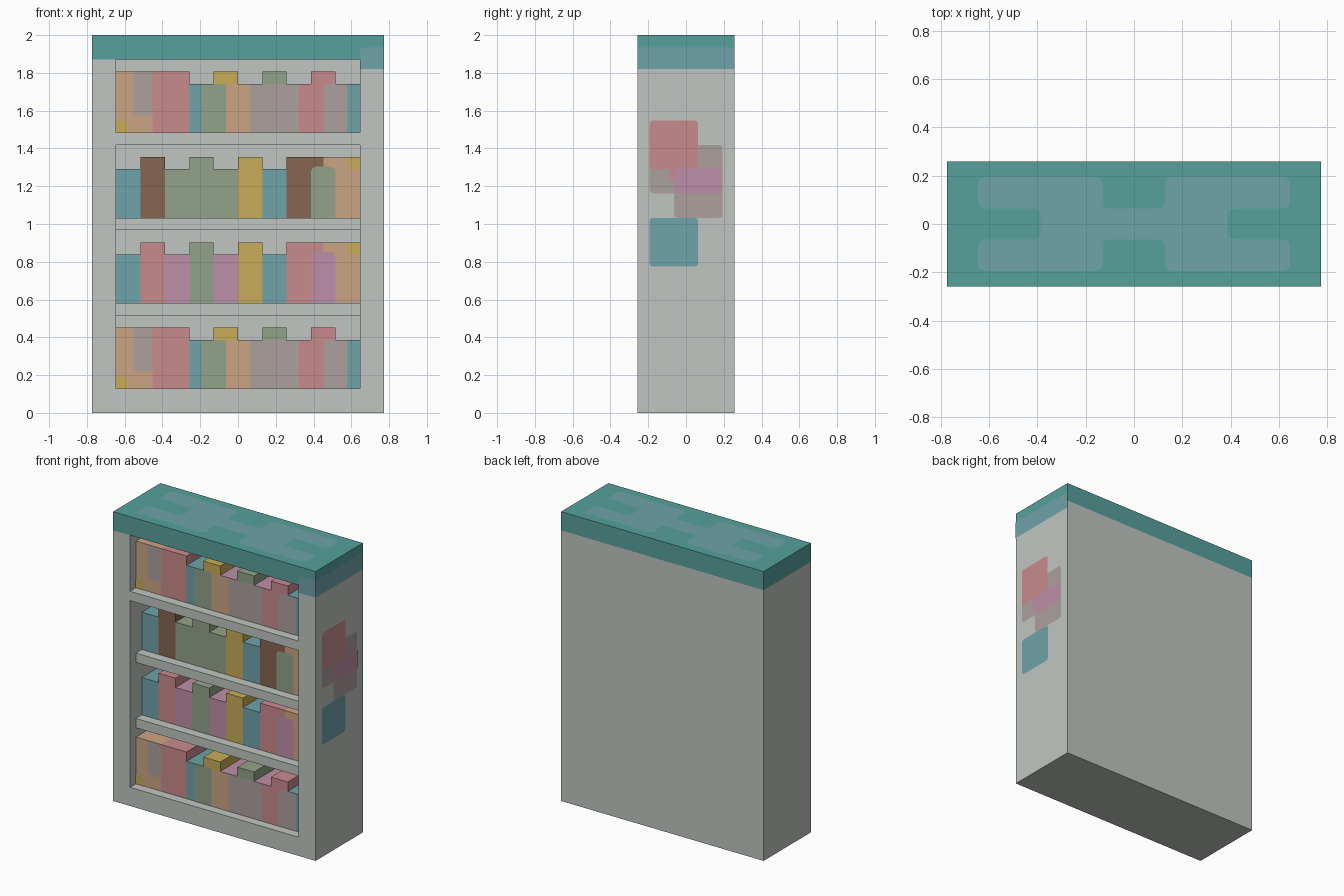
import bpy
from mathutils import Vector

if "Cube" in bpy.data.objects:
    bpy.data.objects.remove(bpy.data.objects["Cube"])

U = 2 / 31          # the model sits on a 24 x 8 x 31 unit grid


def material(name, r, g, b):
    def lin(c):
        c /= 255
        return c / 12.92 if c <= 0.04045 else ((c + 0.055) / 1.055) ** 2.4
    m = bpy.data.materials.new(name)
    m.diffuse_color = (lin(r), lin(g), lin(b), 1)
    m.use_nodes = True
    m.node_tree.nodes["Principled BSDF"].inputs["Base Color"].default_value = m.diffuse_color
    return m


GRAY = material("pale_gray", 193, 198, 193)
TEAL = material("teal", 86, 161, 156)
BLUE = material("dusty_blue", 111, 163, 170)
PEACH = material("peach", 204, 165, 132)
MAUVE = material("mauve_gray", 172, 160, 158)
RED = material("rose_red", 202, 139, 141)
PURPLE = material("orchid", 190, 143, 168)
GREEN = material("sage_green", 146, 163, 138)
YELLOW = material("ochre_yellow", 200, 172, 89)
BROWN = material("brown", 135, 101, 81)


def add(name, verts, faces, mat):
    me = bpy.data.meshes.new(name)
    me.from_pydata(verts, [], faces)
    me.materials.append(mat)
    ob = bpy.data.objects.new(name, me)
    bpy.context.collection.objects.link(ob)
    return ob


def box(name, x0, x1, y0, y1, z0, z1, mat):
    v = [(x * U, y * U, z * U) for z in (z0, z1)
         for x, y in ((x0, y0), (x1, y0), (x1, y1), (x0, y1))]
    f = [(3, 2, 1, 0), (4, 5, 6, 7)]
    f += [(i, (i + 1) % 4, (i + 1) % 4 + 4, i + 4) for i in range(4)]
    return add(name, v, f, mat)


def patch(name, side, depth, pts, mat, layer=1, r=0.4, corners=None):
    """Thin painted plate; the listed corners (default all) are rounded."""
    d = depth * U + 0.002 * layer
    out, n = [], len(pts)
    for i in range(n):
        p = Vector(pts[i])
        if corners is not None and i not in corners:
            out.append(p)
            continue
        a = p + (Vector(pts[i - 1]) - p).normalized() * r
        b = p + (Vector(pts[(i + 1) % n]) - p).normalized() * r
        out += [a, a * 0.25 + p * 0.5 + b * 0.25, b]
    place = {"front": lambda a, b: (a, -d, b),
             "right": lambda a, b: (d, a, b),
             "top": lambda a, b: (a, b, d)}[side]
    add(name, [place(p.x * U, p.y * U) for p in out], [range(len(out))], mat)


def rect(a0, a1, b0, b1):
    return [(a0, b0), (a1, b0), (a1, b1), (a0, b1)]


# Case: sides, base, back and shelves
for s, n in ((-1, "left_side"), (1, "right_side")):
    xs = sorted((s * 10, s * 12))
    box(n, *xs, -4, 4, 0, 29, GRAY)
box("base", -10, 10, -4, 4, 0, 2, GRAY)
box("back_panel", -10, 10, 3, 4, 2, 29, GRAY)
for i, (front, z) in enumerate(((-3, 8), (-3, 15), (-4, 22))):
    box(f"shelf_{i + 1}", -10, 10, front, 3, z, z + 1, GRAY)

# Top board, gray on its underside
cap = box("top_board", -12, 12, -4, 4, 29, 31, TEAL)
cap.data.materials.append(GRAY)
for p in cap.data.polygons:
    if p.normal.z < -0.5:
        p.material_index = 1

# Painted pattern on the top
half = [(2, -1), (2, -3), (10, -3), (10, -1), (6, -1),
        (6, 1), (10, 1), (10, 3), (2, 3), (2, 1)]
patch("top_pattern", "top", 31, half + [(-x, y) for x, y in reversed(half)], BLUE)

# Painted band and patches on the right side
patch("side_band", "right", 12, rect(-4, 4, 28.2, 30), BLUE, corners=())
patch("front_corner_band", "front", 4, rect(10, 12, 28.2, 30), BLUE, corners=(3,))
patch("side_mauve_small", "right", 12, rect(-3, -0.8, 18, 20.2), MAUVE, corners=(0, 1))
patch("side_mauve_tall", "right", 12, rect(-1, 3, 16, 22), MAUVE, r=0.3)
patch("side_red", "right", 12, rect(-3, 1, 20, 24), RED, 2, 0.3)
patch("side_red_tab", "right", 12, rect(-1.3, -0.5, 19, 20.3), RED, 2, 0.3)
patch("side_orchid", "right", 12, rect(-1, 3, 18, 20.1), PURPLE, 3)
patch("side_blue", "right", 12, rect(-3, 1, 12, 16), BLUE, 1, 0.3)


def book_row(name, z, depth, books):
    """Books given as (right end, height, colour), from the left."""
    x = -10
    for i, (x1, h, mat) in enumerate(books):
        box(f"{name}_book_{i + 1}", x, x1, -depth, 3, z, z + h, mat)
        x = x1


# Bottom and top rows share one set of books and painted spines
for name, z in (("bottom_row", 2), ("top_row", 23)):
    book_row(name, z, 3, [(-7, 5, PEACH), (-4, 5, RED), (-2, 4, BLUE),
                          (0, 5, YELLOW), (2, 4, PURPLE), (4, 5, GREEN),
                          (6, 4, PURPLE), (8, 5, RED), (10, 4, BLUE)])
    for x0, x1, mat in ((-3, -1, GREEN), (-1, 1, PEACH), (1, 5, MAUVE), (5, 7, RED)):
        patch(name + "_spine", "front", 3, rect(x0, x1, z, z + 4), mat, corners=())
    patch(name + "_mauve_spine", "front", 3, rect(7, 9, z, z + 4), MAUVE, corners=(3,))
    patch(name + "_mauve_mark", "front", 3, rect(-8.6, -7, z + 1.4, z + 5), MAUVE,
          corners=(0,))
    patch(name + "_yellow_mark", "front", 3, rect(-10, -9, z, z + 1), YELLOW,
          corners=(2,))

# Two middle rows share one layout with different colours
for name, z, a, b in (("lower_middle_row", 9, RED, PURPLE),
                      ("upper_middle_row", 16, BROWN, GREEN)):
    book_row(name, z, 2, [(-8, 4, BLUE), (-6, 5, a), (-4, 4, b), (-2, 5, GREEN),
                          (0, 4, b), (2, 5, YELLOW), (4, 4, BLUE), (7, 5, a),
                          (10, 5, PEACH)])
    patch(name + "_spine_mark", "front", 2, rect(6, 8, z, z + 4.2), b, corners=(2, 3))
    patch(name + "_yellow_mark", "front", 2, rect(9, 10, z + 4, z + 5), YELLOW,
          corners=(0,))
